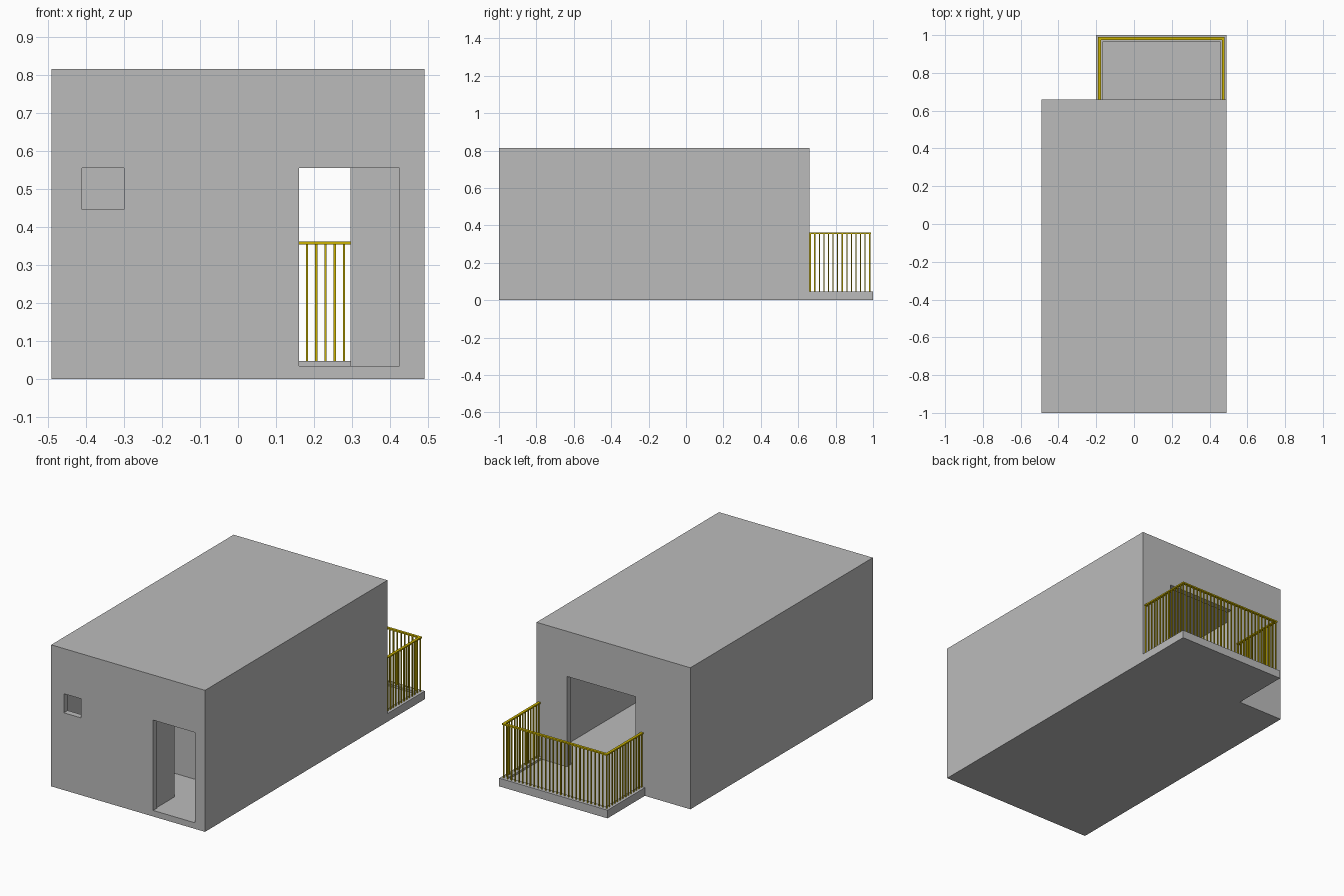
import bpy, bmesh
from mathutils import Matrix, Vector

if "Cube" in bpy.data.objects:
    bpy.data.objects.remove(bpy.data.objects["Cube"])


def material(name, rgb):
    m = bpy.data.materials.new(name)
    m.diffuse_color = (*rgb, 1)
    m.use_nodes = True
    m.node_tree.nodes["Principled BSDF"].inputs["Base Color"].default_value = m.diffuse_color
    return m


GREY = material("concrete grey", (0.50, 0.50, 0.50))
YELLOW = material("railing yellow", (0.60, 0.45, 0.0))


def boxes(name, mat, spans):
    """One object made of boxes, each (x0, x1, y0, y1, z0, z1)."""
    bm = bmesh.new()
    for x0, x1, y0, y1, z0, z1 in spans:
        centre = Vector((x0 + x1, y0 + y1, z0 + z1)) / 2
        size = Matrix.Diagonal((x1 - x0, y1 - y0, z1 - z0, 1))
        bmesh.ops.create_cube(bm, size=1, matrix=Matrix.Translation(centre) @ size)
    me = bpy.data.meshes.new(name)
    bm.to_mesh(me)
    bm.free()
    me.materials.append(mat)
    ob = bpy.data.objects.new(name, me)
    bpy.context.collection.objects.link(ob)
    return ob


def cut(target, name, span):
    cutter = boxes(name, GREY, [span])
    cutter.hide_render = True
    cutter.display_type = 'WIRE'
    mod = target.modifiers.new(name, 'BOOLEAN')
    mod.operation = 'DIFFERENCE'
    mod.solver = 'EXACT'
    mod.object = cutter
    # bake the cut, then drop the helper
    dg = bpy.context.evaluated_depsgraph_get()
    me = bpy.data.meshes.new_from_object(target.evaluated_get(dg))
    target.modifiers.clear()
    target.data = me
    bpy.data.objects.remove(cutter)


T = 0.035           # wall and floor thickness
HEAD = 0.555        # top of all openings

# Room shell: hollow box with front door, small window and balcony opening
room = boxes("room_shell", GREY, [(-0.49, 0.49, -1, 0.66, 0, 0.815)])
cut(room, "interior_cut", (-0.49 + T, 0.49 - T, -1 + T, 0.66 - T, T, 0.815 - T))
cut(room, "door_cut", (0.16, 0.425, -1.1, -0.94, T, HEAD))
cut(room, "window_cut", (-0.41, -0.30, -1.1, -0.94, 0.445, HEAD))
cut(room, "balcony_opening_cut", (-0.14, 0.295, 0.6, 0.7, T, HEAD))

# Bathroom partitions beside the entrance, with a doorway
boxes("bathroom_walls", GREY, [
    (0.155 - T, 0.155, -1 + T, -0.80, T, 0.815 - T),
    (0.155 - T, 0.155, -0.80, -0.56, HEAD, 0.815 - T),
    (-0.49 + T, 0.155, -0.56, -0.56 + T, T, 0.815 - T),
])

# Balcony slab with a shallow recessed floor
BX0, BX1, BY0, BY1, BZ = -0.20, 0.49, 0.66, 1.0, 0.047
balcony = boxes("balcony_slab", GREY, [(BX0, BX1, BY0, BY1, 0, BZ)])
cut(balcony, "balcony_recess_cut", (BX0 + T, BX1 - T, BY0 - 0.1, BY1 - T, T, 0.1))

# Handrail on three sides, centred on the slab's rim
RX0, RX1, RY = BX0 + T / 2, BX1 - T / 2, BY1 - T / 2
w, r0, r1 = 0.0075, 0.353, 0.361
boxes("handrail", YELLOW, [
    (RX0 - w, RX0 + w, BY0, RY - w, r0, r1),
    (RX1 - w, RX1 + w, BY0, RY - w, r0, r1),
    (RX0 - w, RX1 + w, RY - w, RY + w, r0, r1),
])

# Balusters
points = [(RX0 + (RX1 - RX0) * i / 27, RY) for i in range(28)]
for x in (RX0, RX1):
    points += [(x, 0.664 + (RY - 0.664) * i / 13) for i in range(13)]
b = 0.003
boxes("balusters", YELLOW, [(x - b, x + b, y - b, y + b, BZ, r0) for x, y in points])
